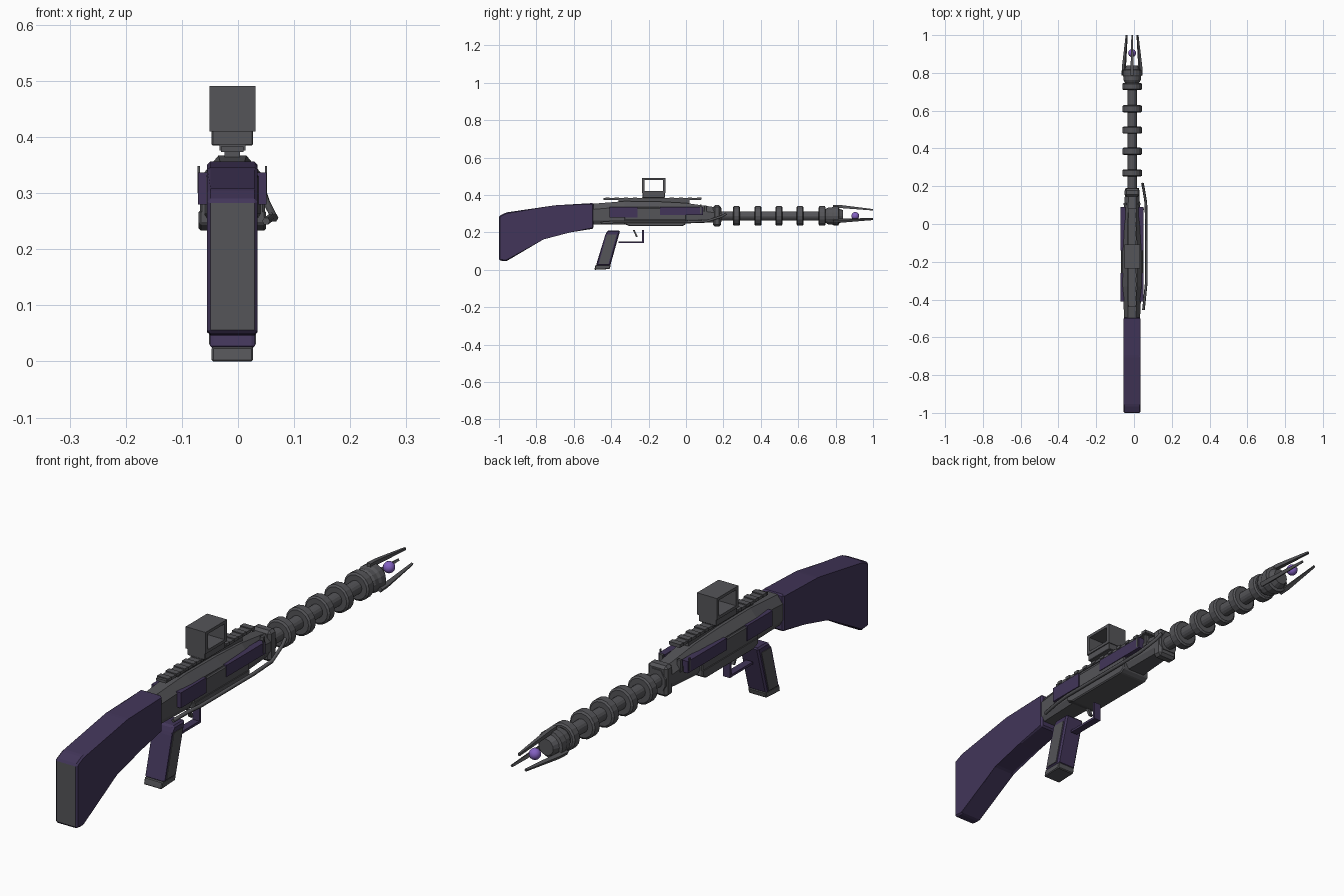
import bpy, bmesh, math
from mathutils import Vector

if "Cube" in bpy.data.objects:
    bpy.data.objects.remove(bpy.data.objects["Cube"])

CX, BZ = -0.01, 0.288  # gun centre line in x, barrel axis height


def mat(name, rgb):
    m = bpy.data.materials.new(name)
    m.diffuse_color = (*rgb, 1)
    m.use_nodes = True
    m.node_tree.nodes["Principled BSDF"].inputs["Base Color"].default_value = m.diffuse_color
    return m


GREY = mat("gunmetal grey", (0.09, 0.09, 0.098))
PURPLE = mat("dark purple", (0.054, 0.036, 0.1))
GLOW = mat("bright violet", (0.23, 0.12, 0.54))


def finish(bm, name, *mats, bevel=0):
    if bevel:
        bmesh.ops.bevel(bm, geom=bm.edges[:], offset=bevel, segments=1, affect='EDGES')
    bmesh.ops.recalc_face_normals(bm, faces=bm.faces[:])
    me = bpy.data.meshes.new(name)
    bm.to_mesh(me)
    bm.free()
    for m in mats:
        me.materials.append(m)
    ob = bpy.data.objects.new(name, me)
    bpy.context.collection.objects.link(ob)
    return ob


def loft(name, rings, *mats, bevel=0):
    bm = bmesh.new()
    vs = [[bm.verts.new(p) for p in r] for r in rings]
    n = len(vs[0])
    for a, b in zip(vs, vs[1:]):
        for i in range(n):
            bm.faces.new((a[i], a[(i + 1) % n], b[(i + 1) % n], b[i]))
    bm.faces.new(vs[0])
    bm.faces.new(vs[-1][::-1])
    return finish(bm, name, *mats, bevel=bevel)


def side_profile(name, pts, x0, x1, *mats, bevel=0):
    return loft(name, [[(x, y, z) for y, z in pts] for x in (x0, x1)], *mats, bevel=bevel)


def box(name, x, y, z, m, bevel=0):
    return side_profile(name, [(y[0], z[0]), (y[1], z[0]), (y[1], z[1]), (y[0], z[1])],
                        x[0], x[1], m, bevel=bevel)


def lathe(name, prof, m, n=16):
    # prof: (y, radius) pairs around the barrel axis
    ob = loft(name, [[(CX + r * math.cos(2 * math.pi * i / n), y,
                       BZ + r * math.sin(2 * math.pi * i / n)) for i in range(n)]
                     for y, r in prof], m)
    return ob


def rod(name, pts, r, m):
    cu = bpy.data.curves.new(name, 'CURVE')
    cu.dimensions = '3D'
    cu.bevel_depth, cu.bevel_resolution, cu.use_fill_caps = r, 1, True
    sp = cu.splines.new('POLY')
    sp.points.add(len(pts) - 1)
    for p, c in zip(sp.points, pts):
        p.co = (*c, 1)
    cu.materials.append(m)
    ob = bpy.data.objects.new(name, cu)
    bpy.context.collection.objects.link(ob)


# Stock, with a grey butt face
stock = side_profile("stock", [(-1, .05), (-.96, .046), (-.765, .168), (-.62, .2), (-.495, .22),
                               (-.495, .357), (-.70, .345), (-.96, .307), (-1, .288)],
                     CX - .045, CX + .045, PURPLE, GREY, bevel=.006)
for p in stock.data.polygons:
    if p.normal.y < -.95:
        p.material_index = 1


# Receiver: chamfered cross-section lofted along y
def section(y, w, lo, hi):
    half = [(w * .75, lo), (w, lo + .02), (w, hi - .03), (w * .5, hi)]
    return ([(CX + x, y, z) for x, z in half] + [(CX - x, y, z) for x, z in half[::-1]])


loft("receiver", [section(-.5, .042, .243, .353), section(-.33, .05, .243, .367),
                  section(-.15, .05, .245, .365), section(0, .048, .248, .357),
                  section(.19, .036, .255, .33)], GREY)

# Lower housing under the receiver
side_profile("lower_housing", [(-.33, .245), (-.30, .233), (-.02, .233), (0, .245), (0, .27), (-.33, .27)],
             CX - .06, CX + .06, GREY, bevel=.004)

# Side covers and purple panels on both sides
for s, side in ((1, "right"), (-1, "left")):
    def xr(a, b):
        return sorted((CX + s * a, CX + s * b))
    box(f"side_cover_{side}", xr(.04, .058), (-.33, 0), (.26, .333), GREY, .004)
    box(f"rear_panel_{side}", xr(.04, .061), (-.41, -.26), (.28, .337), PURPLE)
    box(f"front_panel_{side}", xr(.035, .061), (-.14, .09), (.293, .337), PURPLE)
    box(f"panel_pin_{side}", xr(.058, .062), (.075, .083), (.30, .348), GREY)
    box(f"panel_stud_{side}", xr(.03, .045), (.10, .11), (.30, .345), GREY)

# Side rod on the right
rod("side_rod", [(.045, .215, .30), (.05, .19, .285), (.063, .11, .26), (.065, 0, .256),
                 (.065, -.31, .256), (.058, -.38, .256), (.05, -.455, .25)], .007, GREY)

# Top rail with ribs
box("rail", (CX - .02, CX + .02), (-.44, .08), (.373, .383), GREY)
box("rail_base", (CX - .014, CX + .014), (-.36, .02), (.355, .374), GREY)
for i in range(11):
    y = -.43 + i * .049
    box(f"rail_rib_{i}", (CX - .023, CX + .023), (y, y + .022), (.376, .387), GREY)

# Sight: mount plus a square frame open from side to side
box("sight_mount", (CX - .037, CX + .037), (-.233, -.112), (.385, .412), GREY, .002)
outer = [(-.236, .41), (-.109, .41), (-.109, .491), (-.236, .491)]
inner = [(-.222, .421), (-.123, .421), (-.123, .48), (-.222, .48)]
bm = bmesh.new()
o, n = [[[bm.verts.new((x, y, z)) for y, z in q] for x in (CX - .041, CX + .041)]
        for q in (outer, inner)]
for i in range(4):
    j = (i + 1) % 4
    for a, b in ((o[0], o[1]), (o[1], n[1]), (n[1], n[0]), (n[0], o[0])):
        bm.faces.new((a[i], a[j], b[j], b[i]))
finish(bm, "sight_frame", GREY)

# Grip with grey side panels and a base
grip = [(-.482, .022), (-.405, .022), (-.352, .21), (-.42, .21), (-.432, .185)]
side_profile("grip", grip, CX - .04, CX + .04, PURPLE, bevel=.006)
inset = [(-.467, .03), (-.415, .03), (-.372, .188), (-.423, .188)]
side_profile("grip_side_panels", inset, CX - .042, CX + .042, GREY)
side_profile("grip_base", [(-.49, 0), (-.408, .004), (-.402, .026), (-.484, .026)],
             CX - .037, CX + .037, GREY, bevel=.003)

# Trigger and guard
side_profile("trigger_guard", [(-.36, .143), (-.224, .143), (-.224, .213), (-.234, .213),
                               (-.234, .152), (-.36, .152)], CX - .014, CX + .014, PURPLE)
side_profile("trigger", [(-.267, .175), (-.258, .177), (-.274, .212), (-.284, .212)],
             CX - .007, CX + .007, GREY)

# Barrel, collar and rings
lathe("barrel", [(.15, .025), (.83, .025)], GREY)
box("barrel_collar", (CX - .04, CX + .04), (.145, .187), (.231, .346), GREY, .01)
for i, y in enumerate((.27, .385, .497, .61, .728)):
    lathe(f"barrel_ring_{i}", [(y - .019, .045), (y - .014, .052), (y + .014, .052),
                               (y + .019, .045)], GREY)
lathe("muzzle", [(.745, .036), (.762, .046), (.78, .046), (.79, .051), (.815, .051), (.818, .04),
                 (.84, .03)], GREY)

# Three muzzle prongs around a floating ball
for i in range(3):
    a = math.radians(90 + 120 * i)
    d = Vector((math.cos(a), 0, math.sin(a)))
    t = Vector((-math.sin(a), 0, math.cos(a)))
    c = Vector((CX, 0, BZ))
    loft(f"prong_{i}", [[c + Vector((0, y, 0)) + d * (r + u * h) + t * (v * h)
                         for u, v in ((-1, -1), (1, -1), (1, 1), (-1, 1))]
                        for y, r, h in ((.785, .052, .008), (.83, .05, .008), (1, .033, .004))], GREY)
bm = bmesh.new()
bmesh.ops.create_uvsphere(bm, u_segments=16, v_segments=10, radius=.021)
bmesh.ops.translate(bm, vec=(CX, .905, BZ), verts=bm.verts[:])
ball = finish(bm, "energy_ball", GLOW)
ball.data.shade_smooth()
